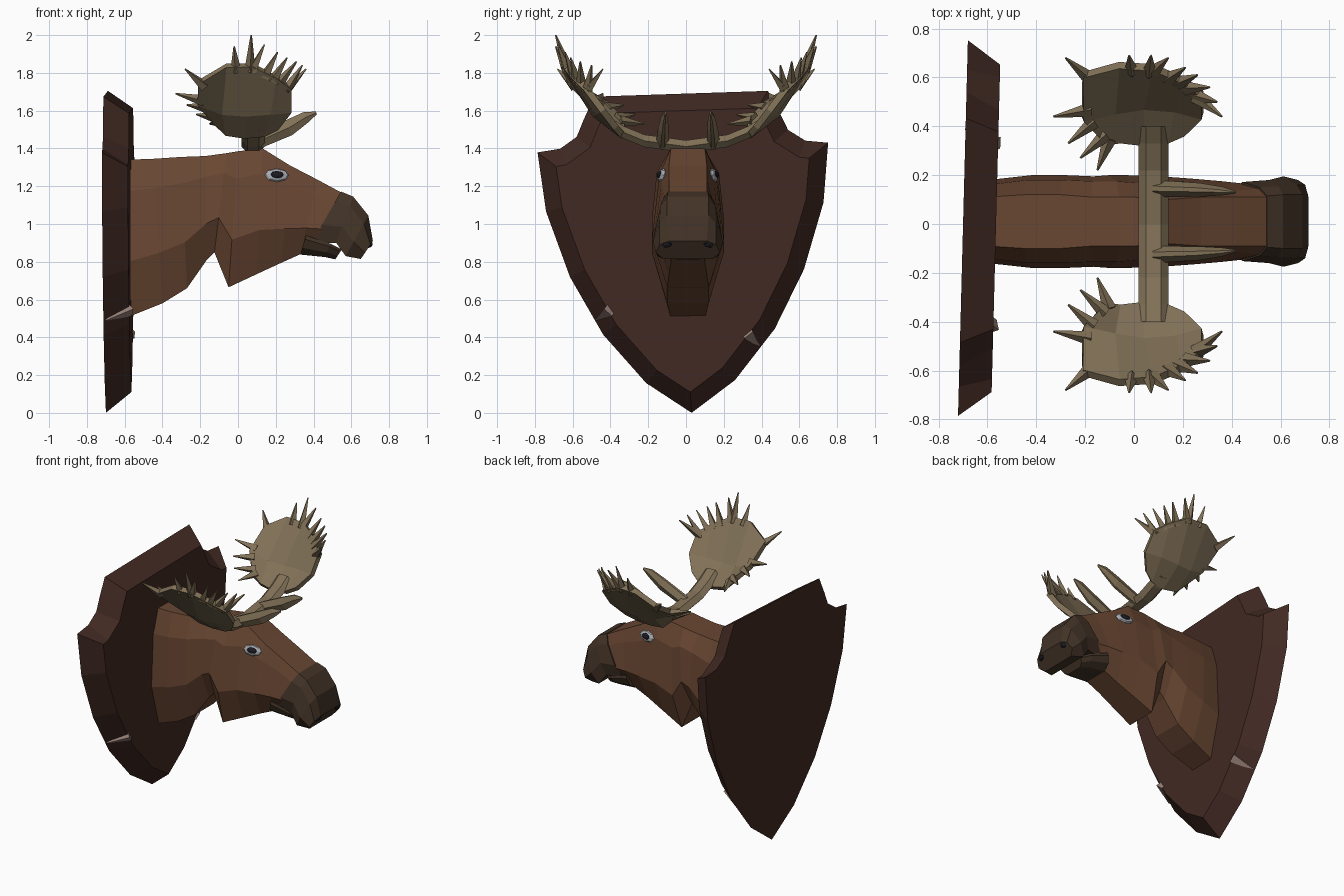
import bpy, bmesh, math
from mathutils import Vector, Matrix

if "Cube" in bpy.data.objects:
    bpy.data.objects.remove(bpy.data.objects["Cube"])


def material(name, rgb):
    m = bpy.data.materials.new(name)
    m.diffuse_color = (*rgb, 1)
    m.use_nodes = True
    m.node_tree.nodes["Principled BSDF"].inputs["Base Color"].default_value = m.diffuse_color
    return m


WOOD = material("dark_wood", (.055, .023, .017))
CHIP = material("raw_wood", (.30, .21, .18))
FUR = material("fur", (.14, .062, .032))
DARK = material("muzzle_fur", (.055, .033, .02))
BONE = material("antler", (.22, .165, .095))
GREY = material("eye_rim", (.40, .42, .46))
BLACK = material("black", (.01, .01, .015))
CY = .01  # head centre line


def finish(bm, name, mat):
    bmesh.ops.recalc_face_normals(bm, faces=bm.faces)
    me = bpy.data.meshes.new(name)
    bm.to_mesh(me)
    bm.free()
    me.materials.append(mat)
    ob = bpy.data.objects.new(name, me)
    bpy.context.collection.objects.link(ob)
    return ob


def loft(bm, rings):
    rows = [[bm.verts.new(p) for p in r] for r in rings]
    n = len(rows[0])
    for a, b in zip(rows, rows[1:]):
        for i in range(n):
            j = (i + 1) % n
            bm.faces.new((a[i], a[j], b[j], b[i]))
    bm.faces.new(rows[0][::-1])
    bm.faces.new(rows[-1])


def spike(bm, a, b, r, sides=4, r2=.004):
    a, b = Vector(a), Vector(b)
    q = (b - a).to_track_quat('Z', 'Y').to_matrix().to_4x4()
    bmesh.ops.create_cone(bm, cap_ends=True, segments=sides, radius1=r, radius2=r2,
                          depth=(b - a).length, matrix=Matrix.Translation((a + b) / 2) @ q)


def head_ring(xt, zt, xb, zb, *w):
    """Slanted ring: top and bottom points plus half widths at four heights."""
    half = [(y, Vector((xt, 0, zt)).lerp(Vector((xb, 0, zb)), t))
            for y, t in zip(w, (0, .2, .65, 1))]
    return ([(p.x, CY + y, p.z) for y, p in half] +
            [(p.x, CY - y, p.z) for y, p in reversed(half)])


# Shield plaque with a wide bevelled rim
half = [(.235, .165), (.455, .43), (.62, .74), (.735, 1.09), (.77, 1.405),
        (.65, 1.42), (.56, 1.48), (.52, 1.57), (.46, 1.69)]
outline = [(0, 0)] + half + [(-y, z) for y, z in reversed(half)]
outline = [Vector((y, z - .85)) for y, z in outline]


def inset(pts, d):
    out = []
    for i, p in enumerate(pts):
        e1 = (p - pts[i - 1]).normalized()
        e2 = (pts[(i + 1) % len(pts)] - p).normalized()
        n1, n2 = Vector((-e1.y, e1.x)), Vector((-e2.y, e2.x))
        out.append(p + (n1 + n2) * d / (1 + n1.dot(n2)))
    return out


bm = bmesh.new()
loft(bm, [[(-.06, p.x, p.y) for p in outline],
          [(.075, p.x, p.y) for p in inset(outline, .09)]])
plaque = finish(bm, "wall_plaque", WOOD)
plaque.location = (-.64, 0, .85)
plaque.rotation_euler = (math.radians(1.9), 0, math.radians(-1.5))

# Splintered chips on the rim
bm = bmesh.new()
spike(bm, (-.575, -.40, .55), (-.70, -.48, .49), .04)
spike(bm, (-.565, .32, .43), (-.69, .39, .35), .04)
finish(bm, "rim_chips", CHIP)

# Neck and head
bm = bmesh.new()
loft(bm, [head_ring(*r) for r in (
    (-.60, 1.34, -.60, .50, .10, .15, .17, .09),
    (-.45, 1.345, -.40, .58, .11, .17, .19, .11),
    (-.30, 1.355, -.27, .66, .11, .17, .19, .11),
    (-.17, 1.36, -.165, .81, .10, .165, .185, .10),
    (-.06, 1.375, -.125, .85, .10, .165, .19, .10),
    (.0, 1.385, -.05, .665, .10, .16, .19, .11),
    (.13, 1.40, .10, .735, .09, .15, .185, .10),
    (.275, 1.31, .23, .795, .10, .14, .175, .09),
    (.42, 1.235, .33, .84, .10, .125, .165, .09),
    (.55, 1.165, .40, .87, .10, .135, .155, .09))])
finish(bm, "neck_and_head", FUR)

# Overhanging upper muzzle
bm = bmesh.new()
loft(bm, [head_ring(*r) for r in (
    (.545, 1.172, .39, .90, .105, .14, .162, .12),
    (.61, 1.145, .52, .90, .11, .145, .17, .15),
    (.69, 1.045, .57, .83, .11, .15, .185, .16),
    (.714, .91, .65, .815, .10, .15, .17, .13))])
finish(bm, "muzzle", DARK)

# Lower lip
bm = bmesh.new()
loft(bm, [head_ring(*r) for r in (
    (.36, .94, .33, .838, .15, .155, .14, .09),
    (.49, .895, .46, .825, .13, .135, .12, .08),
    (.55, .865, .515, .813, .09, .10, .09, .06))])
finish(bm, "lower_lip", DARK)


# Eyes and nostrils: flattened balls facing outwards
def ball(name, mat, loc, normal, size):
    bm = bmesh.new()
    q = Vector(normal).to_track_quat('Z', 'Y').to_matrix().to_4x4()
    bmesh.ops.create_uvsphere(bm, u_segments=8, v_segments=6, radius=1,
                              matrix=Matrix.Translation(loc) @ q @ Matrix.Diagonal((*size, 1)))
    finish(bm, name, mat)


for s, side in ((1, "left"), (-1, "right")):
    ball(side + "_eye_rim", GREY, (.205, CY + s * .137, 1.258), (.2, s, .3), (.065, .037, .018))
    ball(side + "_pupil", BLACK, (.207, CY + s * .147, 1.261), (.2, s, .3), (.038, .022, .015))
    ball(side + "_nostril", BLACK, (.69, CY + s * .115, .895), (1, s * .5, .1), (.035, .022, .02))

# Antler beam crossing the skull
bm = bmesh.new()
rings = []
for y, z in ((-.40, 1.53), (-.33, 1.485), (-.22, 1.44), (0, 1.41), (.22, 1.44), (.33, 1.485), (.40, 1.53)):
    rings.append([(.08 + .062 * math.cos(k * math.pi / 3), y, z + .038 * math.sin(k * math.pi / 3))
                  for k in range(6)])
loft(bm, rings)
finish(bm, "antler_beam", BONE)

# Palms: rows run from front edge to back edge
ROWS = [
    [(.21, .37, 1.51), (.14, .34, 1.475), (.04, .33, 1.465), (-.06, .34, 1.48), (-.12, .33, 1.54)],
    [(.28, .44, 1.60), (.17, .47, 1.59), (.04, .48, 1.58), (-.08, .46, 1.59), (-.21, .43, 1.64)],
    [(.28, .53, 1.72), (.20, .59, 1.78), (.08, .64, 1.84), (-.06, .65, 1.84), (-.21, .61, 1.75)]]
TIPS = [(.36, .44, 1.82), (.34, .50, 1.84), (.31, .56, 1.86), (.26, .61, 1.88), (.21, .64, 1.91),
        (.14, .68, 1.95), (.07, .69, 2.0), (-.02, .69, 1.94), (-.28, .68, 1.82),
        (-.33, .44, 1.69), (-.27, .33, 1.63), (-.22, .27, 1.58), (-.15, .22, 1.53)]
for s, side in ((1, "left"), (-1, "right")):
    grid = [[Vector((x, y * s, z)) for x, y, z in row] for row in ROWS]
    bm = bmesh.new()
    vs = [[bm.verts.new(p) for p in row] for row in grid]
    for a, b in zip(vs, vs[1:]):
        for i in range(4):
            bm.faces.new((a[i], a[i + 1], b[i + 1], b[i]))
    palm = finish(bm, side + "_antler_palm", BONE)
    mod = palm.modifiers.new("thickness", 'SOLIDIFY')
    mod.thickness, mod.offset = .035, 0

    # Points along the palm edge
    rim = [grid[0][0], grid[1][0]] + grid[2] + [grid[1][4], grid[0][4]]
    samples = [a.lerp(b, k / 10) for a, b in zip(rim, rim[1:]) for k in range(11)]
    bm = bmesh.new()
    for x, y, z in TIPS:
        tip = Vector((x, y * s, z))
        base = min(samples, key=lambda p: (p - tip).length)
        spike(bm, base.lerp(grid[1][2], .12), tip, .03)
    finish(bm, side + "_antler_points", BONE)

    # Forward brow tine
    bm = bmesh.new()
    loft(bm, [[(x - .4 * dz, CY + s * y + hy * c, z + dz) for c, dz in
               ((1, 0), (.3, hz), (-.3, hz), (-1, 0), (-.3, -hz), (.3, -hz))]
              for x, y, z, hy, hz in ((.09, .135, 1.43, .035, .035), (.27, .13, 1.51, .028, .04),
                                      (.36, .125, 1.565, .018, .028), (.415, .12, 1.588, .005, .007))])
    finish(bm, side + "_brow_tine", BONE)
